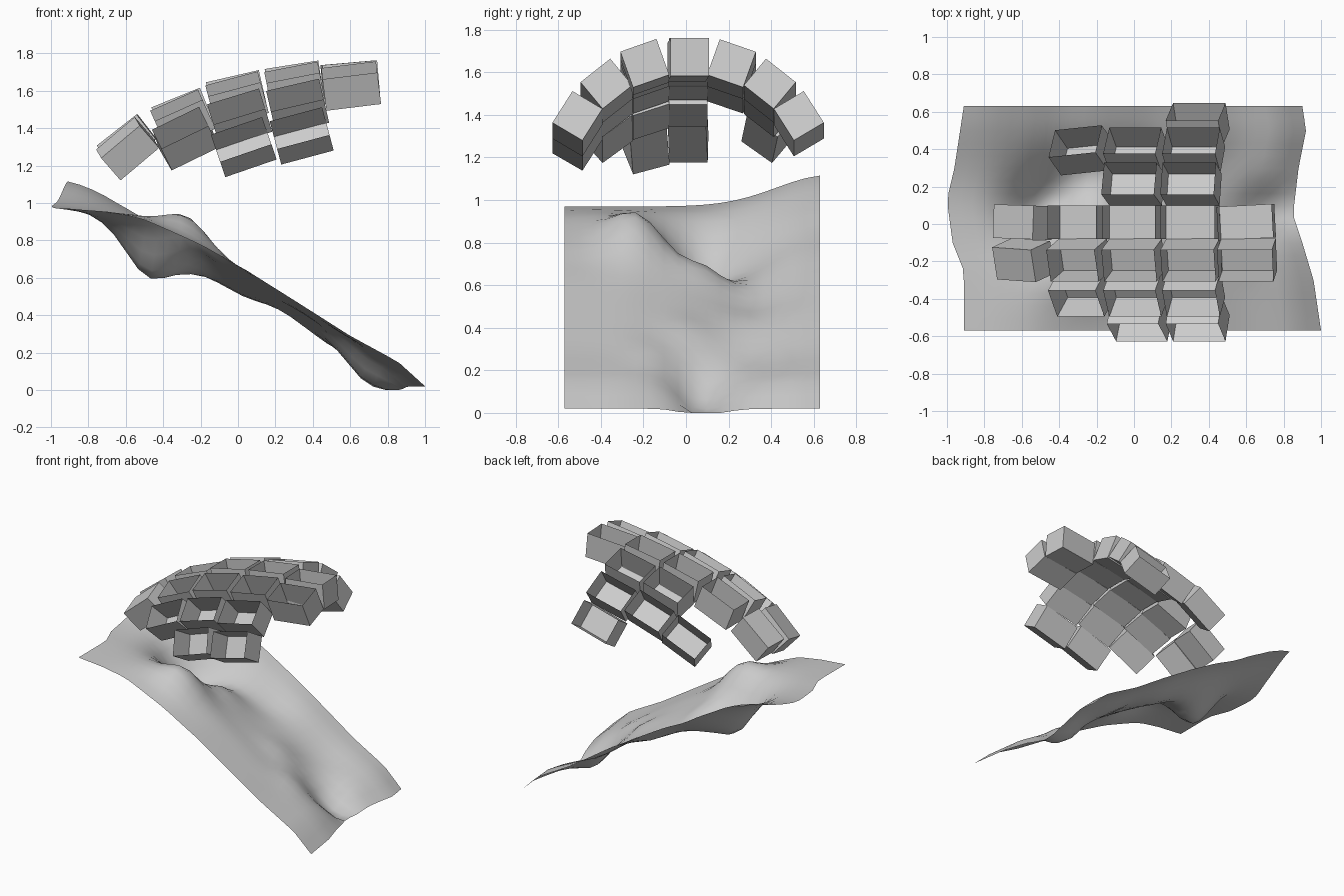
import bpy, bmesh, math
from mathutils import Matrix, Vector

cube = bpy.data.objects.get("Cube")
if cube:
    bpy.data.objects.remove(cube)

grey = bpy.data.materials.new("plain grey")
grey.use_nodes = True
grey.diffuse_color = (0.6, 0.6, 0.6, 1)
grey.node_tree.nodes["Principled BSDF"].inputs["Base Color"].default_value = (0.6, 0.6, 0.6, 1)


def finish(name, bm):
    mesh = bpy.data.meshes.new(name)
    bm.to_mesh(mesh)
    bm.free()
    mesh.materials.append(grey)
    obj = bpy.data.objects.new(name, mesh)
    bpy.context.collection.objects.link(obj)
    return obj


def lerp(points, t):
    for (a, p), (b, q) in zip(points, points[1:]):
        if t <= b:
            return p + (q - p) * max(0, t - a) / (b - a)
    return points[-1][1]


# Trays: thin boxes arranged as an arch across y, sloping down towards -x
def tray(name, loc, size, roll, pitch, yaw, lid):
    bm = bmesh.new()
    bmesh.ops.create_cube(bm, size=1)
    if not lid:
        top = max(bm.faces, key=lambda f: f.calc_center_median().z)
        bmesh.ops.delete(bm, geom=[top], context='FACES_ONLY')
    rot = (Matrix.Rotation(yaw, 4, 'Z') @ Matrix.Rotation(-pitch, 4, 'Y')
           @ Matrix.Rotation(roll, 4, 'X'))
    bm.transform(Matrix.Translation(loc) @ rot @ Matrix.Diagonal((*size, 1)))
    finish(name, bm)


RADIUS, STEP, TENT = 0.61, math.radians(19.5), math.radians(8)
# x, ridge height, slope in degrees, tray length, occupied columns
rows = [(0.60, 1.66, 5, 0.295, (-1, 0)),
        (0.30, 1.65, 9, 0.29, (-3, -2, -1, 0, 1, 2, 3)),
        (-0.01, 1.59, 13, 0.29, (-3, -2, -1, 0, 1, 2)),
        (-0.30, 1.48, 22, 0.28, (-2, -1, 0, 2)),
        (-0.595, 1.325, 38, 0.27, (-1, 0))]
yaws = {(0, 0): 3, (4, 0): -2, (4, -1): -4, (3, 2): 6}
for r, (x, ridge, slope, length, columns) in enumerate(rows):
    for c in columns:
        a = c * STEP
        drop = RADIUS * (1 - math.cos(a))
        loc = Vector((x + drop * math.sin(TENT), 0.01 + RADIUS * math.sin(a), ridge - drop))
        depth = 0.165 if r == 4 or abs(c) > 1 else 0.18
        tray(f"tray_row{r + 1}_column{c + 4}", loc, (length, 0.18, depth), -a,
             math.radians(slope + 2 * abs(c)), math.radians(yaws.get((r, c), 0)), r == 4)

# Rumpled sheet below the trays
slope_profile = [(-1, .97), (-.8, .95), (-.6, .91), (-.25, .77), (0, .64),
                 (.3, .46), (.58, .29), (.85, .15), (1, .02)]
left_edge = [(-.57, -.91), (-.25, -.91), (-.1, -.97), (.13, -1), (.3, -.96), (.63, -.91)]
right_edge = [(-.57, 1), (-.3, .96), (-.1, .9), (.05, .85), (.3, .88), (.5, .92), (.63, .9)]
# x, y, height, spread
bumps = [(-.95, .68, .15, .25), (-.42, .18, -.14, .18), (-.5, .08, -.13, .11),
         (-.28, -.24, .14, .12), (-.19, .08, .06, .08), (-.28, .28, -.04, .12),
         (0, .32, -.09, .14), (.45, .3, -.05, .15), (.7, .07, -.13, .1),
         (.36, .02, .04, .09), (.56, -.16, .03, .07), (-.5, -.4, .02, .15)]

bm = bmesh.new()
bmesh.ops.create_grid(bm, x_segments=28, y_segments=18, size=1)
for v in bm.verts:
    u, y = v.co.x, 0.03 + 0.6 * v.co.y
    x0, x1 = lerp(left_edge, y), lerp(right_edge, y)
    x = x0 + (x1 - x0) * (u + 1) / 2
    z = lerp(slope_profile, u)
    for bx, by, h, s in bumps:
        z += h * math.exp(-((x - bx) ** 2 + (y - by) ** 2) / (2 * s * s))
    v.co = (x, y, max(z, 0))
sheet = finish("rumpled_sheet", bm)
bpy.ops.object.select_all(action='DESELECT')
sheet.select_set(True)
bpy.context.view_layer.objects.active = sheet
bpy.ops.object.shade_smooth_by_angle(angle=math.radians(60))
